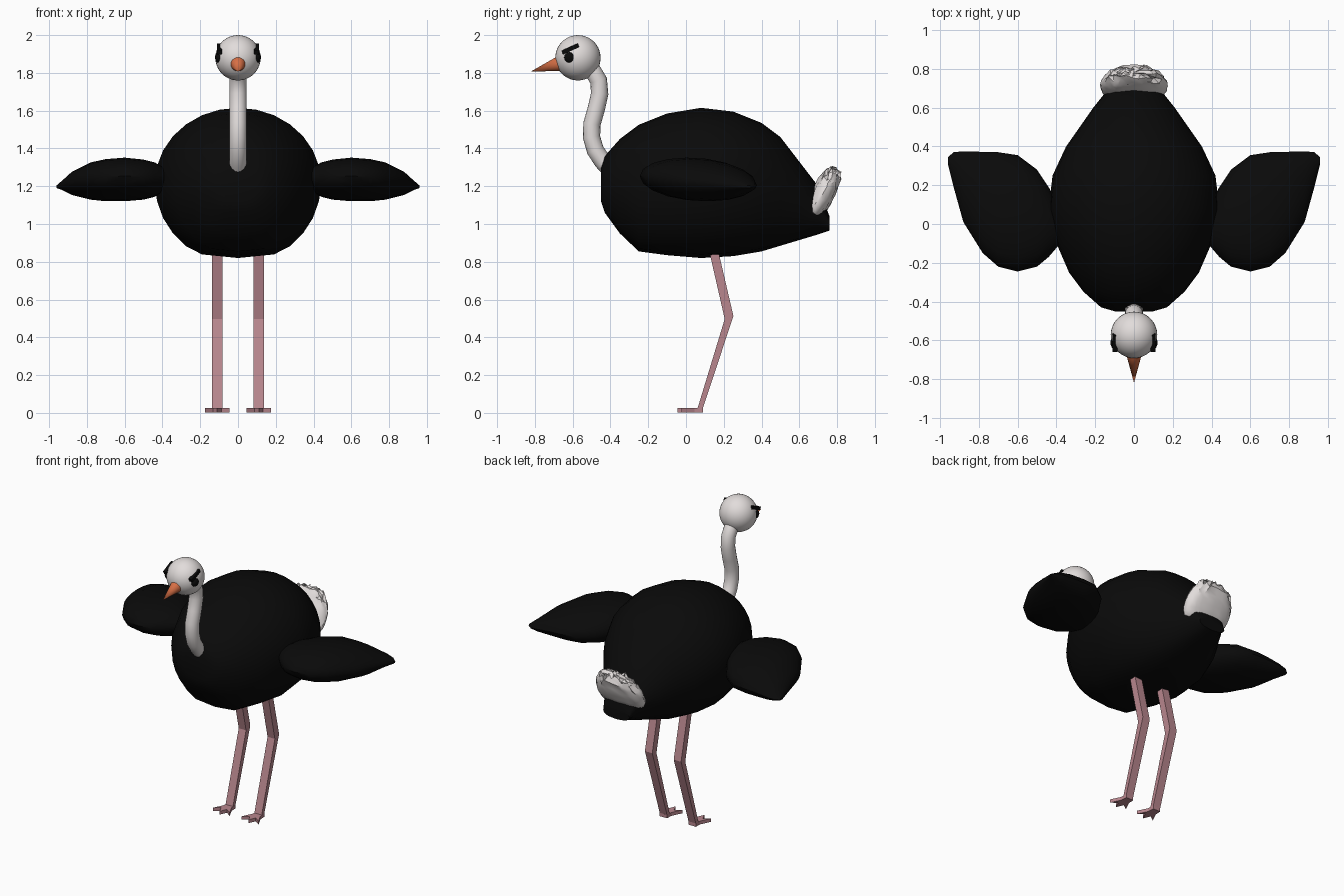
import bpy, bmesh, math, random
from mathutils import Vector, Matrix

random.seed(4)
cube = bpy.data.objects.get("Cube")
if cube:
    bpy.data.objects.remove(cube, do_unlink=True)


def material(name, r, g, b):
    m = bpy.data.materials.new(name)
    m.use_nodes = True
    m.diffuse_color = (r, g, b, 1)
    node = next(n for n in m.node_tree.nodes if n.type == 'BSDF_PRINCIPLED')
    node.inputs["Base Color"].default_value = (r, g, b, 1)
    return m


BLACK = material("black_plumage", 0.003, 0.003, 0.003)
WHITE = material("pale_skin", 0.76, 0.72, 0.71)
PINK = material("leg_pink", 0.48, 0.24, 0.27)
ORANGE = material("beak_orange", 0.68, 0.16, 0.06)


def finish(name, bm, mat, smooth=40):
    bmesh.ops.recalc_face_normals(bm, faces=bm.faces)
    mesh = bpy.data.meshes.new(name)
    bm.to_mesh(mesh)
    bm.free()
    mesh.materials.append(mat)
    ob = bpy.data.objects.new(name, mesh)
    bpy.context.collection.objects.link(ob)
    if smooth:
        bpy.ops.object.select_all(action='DESELECT')
        ob.select_set(True)
        bpy.context.view_layer.objects.active = ob
        bpy.ops.object.shade_smooth_by_angle(angle=math.radians(smooth))
    return ob


def loft(name, rings, mat, smooth=40):
    bm = bmesh.new()
    loops = [[bm.verts.new(p) for p in ring] for ring in rings]
    n = len(loops[0])
    for a, b in zip(loops, loops[1:]):
        for i in range(n):
            j = (i + 1) % n
            bm.faces.new((a[i], a[j], b[j], b[i]))
    bm.faces.new(loops[0])
    bm.faces.new(loops[-1])
    return finish(name, bm, mat, smooth)


def circle(n):
    return [(math.cos(t * math.tau / n), math.sin(t * math.tau / n)) for t in range(n)]


# Body: rounded sections along y with a flattened belly
stations = [(-.45, 1.12, 1.30, .10), (-.43, 1.06, 1.36, .17), (-.35, .95, 1.45, .26),
            (-.25, .855, 1.525, .335), (-.1, .835, 1.585, .40), (.08, .82, 1.615, .44),
            (.25, .83, 1.595, .42), (.4, .855, 1.535, .35), (.5, .885, 1.46, .28),
            (.6, .915, 1.33, .21), (.7, .945, 1.2, .13), (.76, .965, 1.04, .10)]
rings = []
for y, low, top, w in stations:
    mid, half = (low + top) / 2, (top - low) / 2
    rings.append([(w * c, y, max(mid + half * s * (1.08 if s < 0 else 1), low + .1 * w * abs(c)))
                  for c, s in circle(28)])
loft("body", rings, BLACK)

# Wings: flat leaf sections running outward
wing = [(.38, -.1, .08, 1.18, 1.29), (.44, -.17, .19, 1.145, 1.325), (.5, -.22, .28, 1.13, 1.34),
        (.6, -.245, .355, 1.122, 1.35), (.7, -.22, .37, 1.122, 1.342), (.78, -.15, .372, 1.13, 1.325),
        (.88, .01, .375, 1.155, 1.275), (.93, .19, .37, 1.18, 1.23), (.96, .31, .345, 1.19, 1.205)]
for side, label in ((1, "left"), (-1, "right")):
    rings = []
    for x, y0, y1, z0, z1 in wing:
        yc, hy, zc, hz = (y0 + y1) / 2, (y1 - y0) / 2, (z0 + z1) / 2, (z1 - z0) / 2
        rings.append([(side * x, yc + hy * c, zc + hz * s - .06 * hy * c) for c, s in circle(18)])
    loft(label + "_wing", rings, BLACK)

# Neck: tube following an S curve
path = [Vector((0, y, z)) for y, z in
        ((-.40, 1.29), (-.44, 1.33), (-.48, 1.39), (-.5, 1.46), (-.498, 1.53),
         (-.475, 1.61), (-.457, 1.69), (-.463, 1.76), (-.50, 1.82), (-.54, 1.85))]
rings = []
for i, p in enumerate(path):
    t = (path[min(i + 1, len(path) - 1)] - path[max(i - 1, 0)]).normalized()
    across = t.cross(Vector((1, 0, 0)))
    rings.append([p + .046 * (Vector((c, 0, 0)) + across * s) for c, s in circle(16)])
loft("neck", rings, WHITE, 60)

# Head
HEAD = Vector((0, -.572, 1.88))
bm = bmesh.new()
bmesh.ops.create_uvsphere(bm, u_segments=32, v_segments=20, radius=.12,
                          matrix=Matrix.Translation(HEAD))
finish("head", bm, WHITE, 60)

# Beak: cone dipping forward
base, tip = Vector((0, -.665, 1.85)), Vector((0, -.82, 1.808))
aim = (tip - base).to_track_quat('Z', 'Y').to_matrix().to_4x4()
bm = bmesh.new()
bmesh.ops.create_cone(bm, cap_ends=True, segments=20, radius1=.042, radius2=0,
                      depth=(tip - base).length,
                      matrix=Matrix.Translation((base + tip) / 2) @ aim)
finish("beak", bm, ORANGE)

for side, label in ((1, "left"), (-1, "right")):
    # Eye
    bm = bmesh.new()
    bmesh.ops.create_uvsphere(bm, u_segments=16, v_segments=10, radius=.033,
                              matrix=Matrix.Translation((side * .1, -.612, 1.882))
                              @ Matrix.Diagonal((.65, 1, .9, 1)))
    finish(label + "_eye", bm, BLACK)

    # Slanted brow bar
    bm = bmesh.new()
    bmesh.ops.create_cube(bm, size=1, matrix=Matrix.Translation((side * .097, -.612, 1.927))
                          @ Matrix.Rotation(math.radians(24), 4, 'X')
                          @ Matrix.Diagonal((.026, .095, .022, 1)))
    finish(label + "_eyebrow", bm, BLACK, 0)

    # Leg: square section bent at the knee
    rings = []
    for y, z, hy in ((.137, .9, .024), (.228, .505, .023), (.074, .02, .014)):
        rings.append([(side * .11 + sx * .028, y + sy * hy, z + (sy * .008 if z == .505 else 0))
                      for sx, sy in ((-1, -1), (1, -1), (1, 1), (-1, 1))])
    loft(label + "_leg", rings, PINK, 0)

    # Foot: three pointed toes
    half = [(.028, .09), (.03, .045), (.064, -.025), (.022, .005)]
    outline = half + [(0, -.045)] + [(-x, y) for x, y in reversed(half)]
    loft(label + "_foot", [[(side * .11 + x, y, z) for x, y in outline] for z in (.003, .026)],
         PINK, 0)

# Tail plume: leaning pillow with a ruffled upper edge
bm = bmesh.new()
bmesh.ops.create_uvsphere(bm, u_segments=28, v_segments=16, radius=1)
for v in bm.verts:
    x, y, z = v.co
    ruffle = max(0, z - .25)
    x = math.copysign(abs(x) ** .75, x)
    v.co = (x * .172, y * .062, math.copysign(abs(z) ** .85, z) * .145)
    v.co.z -= .03 * x * x
    v.co += Vector((random.uniform(-1, 1), random.uniform(-1, 1), random.uniform(-1, 1))) \
        * (.004 + .018 * ruffle)
bmesh.ops.transform(bm, verts=bm.verts, matrix=Matrix.Translation((0, .725, 1.16))
                    @ Matrix.Rotation(math.radians(-27), 4, 'X'))
finish("tail_plume", bm, WHITE, 35)
